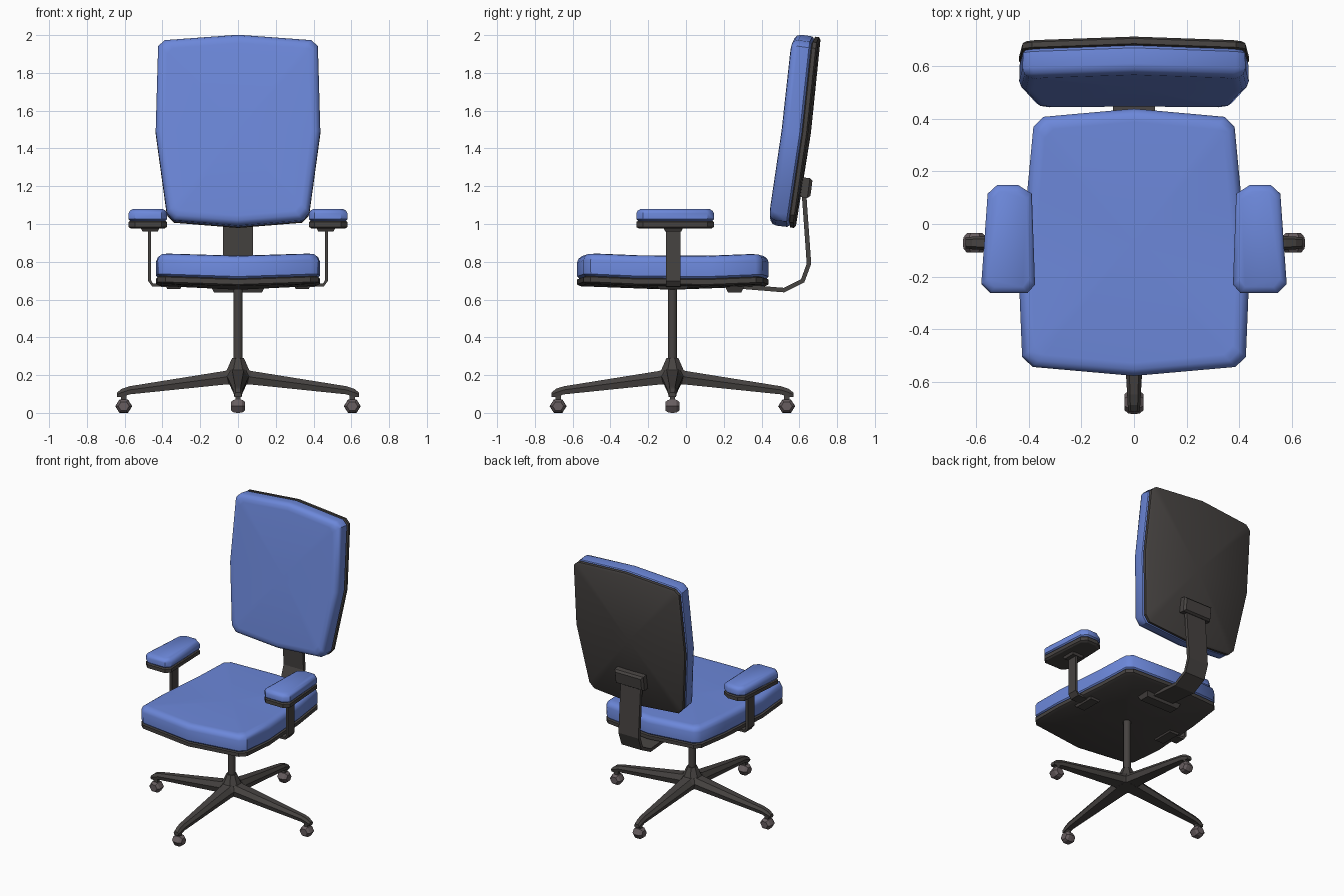
import bpy, bmesh, math
from mathutils import Matrix, Vector

if "Cube" in bpy.data.objects:
    bpy.data.objects.remove(bpy.data.objects["Cube"])


def material(name, rgb):
    m = bpy.data.materials.new(name)
    m.diffuse_color = (*rgb, 1)
    m.use_nodes = True
    m.node_tree.nodes["Principled BSDF"].inputs["Base Color"].default_value = m.diffuse_color
    return m


BLUE = material("blue fabric", (0.15, 0.245, 0.70))
GREY = material("dark grey plastic", (0.062, 0.056, 0.053))
WHEEL = material("caster grey", (0.135, 0.11, 0.115))


def finish(name, bm, mat, angle=None):
    bmesh.ops.recalc_face_normals(bm, faces=bm.faces)
    me = bpy.data.meshes.new(name)
    bm.to_mesh(me)
    bm.free()
    me.materials.append(mat)
    ob = bpy.data.objects.new(name, me)
    bpy.context.collection.objects.link(ob)
    if angle:
        bpy.ops.object.select_all(action='DESELECT')
        ob.select_set(True)
        bpy.context.view_layer.objects.active = ob
        bpy.ops.object.shade_smooth_by_angle(angle=math.radians(angle))
    return ob


def loft(bm, rings):
    """Skin a list of vertex rings."""
    for a, b in zip(rings, rings[1:]):
        n = len(a)
        for i in range(n):
            bm.faces.new((a[i], a[(i + 1) % n], b[(i + 1) % n], b[i]))


def pad(name, outline, layers, mat, matrix=Matrix(), sag=0, angle=None):
    """Stack inset copies of an outline; layers = (inset, height). sag dishes the middle."""
    us, vs = [p[0] for p in outline], [p[1] for p in outline]
    cu, cv = (max(us) + min(us)) / 2, (max(vs) + min(vs)) / 2
    hu, hv = (max(us) - min(us)) / 2, (max(vs) - min(vs)) / 2
    bm = bmesh.new()

    def vert(a, b, w):
        dish = sag * (a * a + b * b - 1)
        return bm.verts.new(matrix @ Vector((cu + a * hu, cv + b * hv, w + dish)))

    rings = [[vert((u - cu) / hu * (1 - inset / hu), (v - cv) / hv * (1 - inset / hv), w)
              for u, v in outline] for inset, w in layers]
    loft(bm, rings)
    for ring, w in ((rings[0], layers[0][1]), (rings[-1], layers[-1][1])):
        if sag:
            c = vert(0, 0, w)
            for i in range(len(ring)):
                bm.faces.new((ring[i], ring[(i + 1) % len(ring)], c))
        else:
            bm.faces.new(ring)
    return finish(name, bm, mat, angle)


def mirrored(half):
    """Close a right-hand half outline (first and last points on the centre line)."""
    return half + [(-u, v) for u, v in half[-2:0:-1]]


def rect(u0, u1, v0, v1):
    return [(u0, v0), (u1, v0), (u1, v1), (u0, v1)]


def strap(name, path, thick, w0, w1, place):
    """Flat bent bar along a 2D path, extruded between w0 and w1."""
    pts = [Vector(p) for p in path]
    bm = bmesh.new()
    rings = []
    for i, p in enumerate(pts):
        d = (pts[min(i + 1, len(pts) - 1)] - pts[max(i - 1, 0)]).normalized()
        n = Vector((-d.y, d.x)) * thick / 2
        rings.append([bm.verts.new(place(q.x, q.y, w)) for q, w in
                      ((p + n, w0), (p + n, w1), (p - n, w1), (p - n, w0))])
    loft(bm, rings)
    bm.faces.new(rings[0])
    bm.faces.new(rings[-1])
    return finish(name, bm, GREY)


# Seat: shell and dished cushion
seat = mirrored([(0, -.577), (.385, -.543), (.425, -.505), (.435, -.26), (.405, .13),
                 (.382, .37), (.345, .407), (0, .438)])
pad("seat_shell", seat, [(.02, .672), (0, .680), (0, .706), (.012, .712)], GREY, sag=.02, angle=35)
pad("seat_cushion", seat, [(.012, .712), (.001, .722), (0, .795), (.008, .817),
                           (.025, .831), (.05, .836)], BLUE, sag=.02, angle=40)

# Backrest: same construction, tilted back
tilt = Matrix.Translation((0, .613, 1.49)) @ Matrix.Rotation(math.radians(82.5), 4, 'X')
back = mirrored([(0, -.512), (.34, -.485), (.377, -.445), (.436, -.01), (.423, .445),
                 (.388, .477), (0, .507)])
pad("back_shell", back, [(.014, -.034), (0, -.026), (0, -.006), (.012, 0)], GREY, tilt, .015, 35)
pad("back_cushion", back, [(.012, 0), (.001, .01), (0, .07), (.008, .092),
                           (.025, .105), (.05, .11)], BLUE, tilt, .015, 40)

# Back support: bent bar, rear clamp, under-seat block
strap("back_support", [(.622, 1.2), (.651, .79), (.618, .70), (.52, .65), (.25, .672)],
      .024, -.08, .08, lambda a, b, w: Vector((w, a, b)))
pad("back_clamp", rect(-.115, .115, -.345, -.24), [(0, -.03), (0, -.075), (.012, -.09)], GREY, tilt)
pad("support_block", rect(-.15, .15, .2, .315), [(.022, .638), (0, .685)], GREY)

# Armrests on both sides
arm = [(.44, .148), (.52, .148), (.556, .115), (.58, -.228), (.545, -.263),
       (.405, -.263), (.376, -.23), (.388, .115)]
for side, s in (("right", 1), ("left", -1)):
    flip = Matrix.Scale(s, 4, (1, 0, 0))
    pad(side + "_arm_pad", arm, [(.01, 1.016), (0, 1.026), (0, 1.056), (.007, 1.07), (.024, 1.08)],
        BLUE, flip, angle=40)
    pad(side + "_arm_tray", arm, [(.014, .976), (0, .984), (0, 1.01), (.008, 1.017)], GREY, flip)
    pad(side + "_arm_mount", rect(.415, .515, -.12, -.015), [(.01, .96), (0, .98)], GREY, flip)
    strap(side + "_arm_post", [(.468, .97), (.468, .70), (.452, .677), (.34, .675)], .017,
          -.105, -.03, lambda a, b, w: Vector((s * a, w, b)))
    pad(side + "_arm_block", rect(.29, .39, -.16, .02), [(.016, .656), (0, .688)], GREY, flip)

# Column and hub on the base centre
BASE_Y = -.072


def turned(name, profile, sides, angle):
    bm = bmesh.new()
    rings = [[bm.verts.new((r * math.cos(t), BASE_Y + r * math.sin(t), z))
              for t in [(k + .5) * math.tau / sides for k in range(sides)]] for r, z in profile]
    loft(bm, rings)
    bm.faces.new(rings[0])
    bm.faces.new(rings[-1])
    finish(name, bm, GREY, angle)


turned("column", [(.025, .25), (.025, .69)], 12, 40)
turned("hub", [(.06, .15), (.065, .225), (.034, .29)], 8, None)

# Four tapered legs with six-sided casters
for k, label in enumerate(("right", "back", "left", "front")):
    m = Matrix.Translation((0, BASE_Y, 0)) @ Matrix.Rotation(k * math.pi / 2, 4, 'Z')
    bm = bmesh.new()
    rings = []
    # sections: radius, top half width, bottom half width, top z, bottom z
    for r, tw, bw, zt, zb in ((.0, .04, .07, .25, .155), (.07, .03, .056, .222, .15),
                              (.575, .015, .026, .141, .098), (.615, .014, .024, .128, .084),
                              (.64, .012, .02, .108, .084)):
        zm = zb + (zt - zb) * .55
        rings.append([bm.verts.new(m @ Vector((r, y, z))) for y, z in
                      ((-tw, zt), (tw, zt), (bw, zm), (bw * .8, zb), (-bw * .8, zb), (-bw, zm))])
    loft(bm, rings)
    bm.faces.new(rings[0])
    bm.faces.new(rings[-1])
    finish(label + "_leg", bm, GREY)

    pad(label + "_caster_stem", rect(.59, .62, -.014, .014), [(0, .05), (0, .1)], GREY, m)
    bm = bmesh.new()
    rings = [[bm.verts.new(m @ Vector((.605 + r * math.cos(t), y, .038 + r * .91 * math.sin(t))))
              for t in [j * math.tau / 6 for j in range(6)]]
             for y, r in ((-.037, .029), (-.022, .043), (0, .045), (.022, .043), (.037, .029))]
    loft(bm, rings)
    bm.faces.new(rings[0])
    bm.faces.new(rings[-1])
    # rest the wheel on the ground
    low = min(v.co.z for v in bm.verts)
    bmesh.ops.translate(bm, verts=bm.verts, vec=(0, 0, -low))
    finish(label + "_caster", bm, WHEEL)
